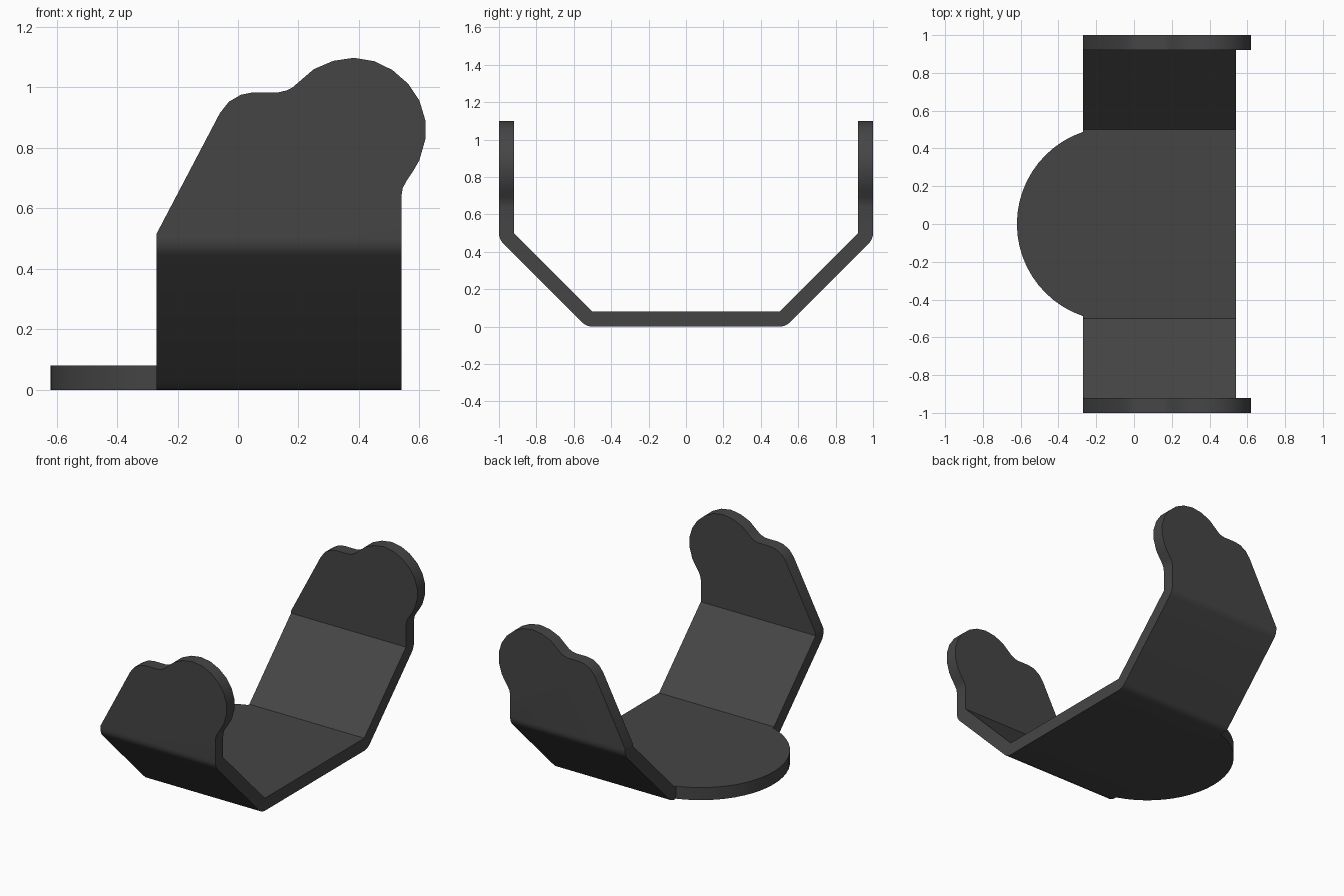
import bpy, bmesh, math

if "Cube" in bpy.data.objects:
    bpy.data.objects.remove(bpy.data.objects["Cube"])

X0, X1, T, FOLD = -0.27, 0.54, 0.08, 0.5

mat = bpy.data.materials.new("dark_grey")
mat.diffuse_color = (0.06, 0.06, 0.06, 1)
mat.use_nodes = True
mat.node_tree.nodes["Principled BSDF"].inputs["Base Color"].default_value = mat.diffuse_color


def arc(cx, cy, r, a0, a1, n):
    return [(cx + r * math.cos(math.radians(a0 + (a1 - a0) * i / n)),
             cy + r * math.sin(math.radians(a0 + (a1 - a0) * i / n))) for i in range(n + 1)]


def prism(bm, outline, place, lo, hi, skip=lambda a, b: False):
    """Extrude a closed outline from lo to hi, leaving chosen walls open."""
    a = [bm.verts.new(place(u, v, lo)) for u, v in outline]
    b = [bm.verts.new(place(u, v, hi)) for u, v in outline]
    bm.faces.new(a)
    bm.faces.new(b[::-1])
    for i in range(len(outline)):
        j = (i + 1) % len(outline)
        if not skip(outline[i], outline[j]):
            bm.faces.new((a[i], b[i], b[j], a[j]))


def finish(bm, name):
    bmesh.ops.remove_doubles(bm, verts=bm.verts, dist=1e-4)
    bmesh.ops.recalc_face_normals(bm, faces=bm.faces)
    mesh = bpy.data.meshes.new(name)
    bm.to_mesh(mesh)
    bm.free()
    mesh.materials.append(mat)
    ob = bpy.data.objects.new(name, mesh)
    bpy.context.collection.objects.link(ob)
    bpy.ops.object.select_all(action='DESELECT')
    ob.select_set(True)
    bpy.context.view_layer.objects.active = ob
    bpy.ops.object.shade_smooth_by_angle(angle=math.radians(30))


def at_fold(a, b):
    return abs(a[1] - FOLD) < 1e-5 and abs(b[1] - FOLD) < 1e-5


# Folded sheet: constant thickness, rounded outside bends
bm = bmesh.new()
half = arc(0.5, T, T, -90, -45, 4) + arc(1 - T, FOLD, T, -45, 0, 4)
half += [(1 - T, FOLD), (0.5, T)]
section = half + [(-y, z) for y, z in reversed(half)]
prism(bm, section, lambda y, z, x: (x, y, z), X0, X1, at_fold)

# Upright ears, welded to the sheet at the fold
ear = [(X1, FOLD), (X1, 0.64), (0.545, 0.668), (0.557, 0.69), (0.58, 0.725),
       (0.60, 0.76), (0.62, 0.83), (0.62, 0.89), (0.60, 0.956), (0.563, 1.012),
       (0.51, 1.058), (0.45, 1.087), (0.383, 1.098), (0.315, 1.088), (0.25, 1.06),
       (0.215, 1.03), (0.18, 1.0), (0.16, 0.99), (0.135, 0.984), (0.05, 0.984),
       (0.01, 0.976), (-0.03, 0.953), (-0.06, 0.915), (X0, 0.515), (X0, FOLD)]
for s in (-1, 1):
    prism(bm, ear, lambda x, z, y: (x, y, z), s * (1 - T), s, at_fold)
finish(bm, "folded_bracket")

# Rounded tongue on the floor
bm = bmesh.new()
r = 0.515
cx = -0.62 + r
a = math.degrees(math.acos((X0 - cx) / r))
prism(bm, arc(cx, 0, r, a, 360 - a, 22), lambda x, y, z: (x, y, z), 0, T)
finish(bm, "rounded_tongue")
